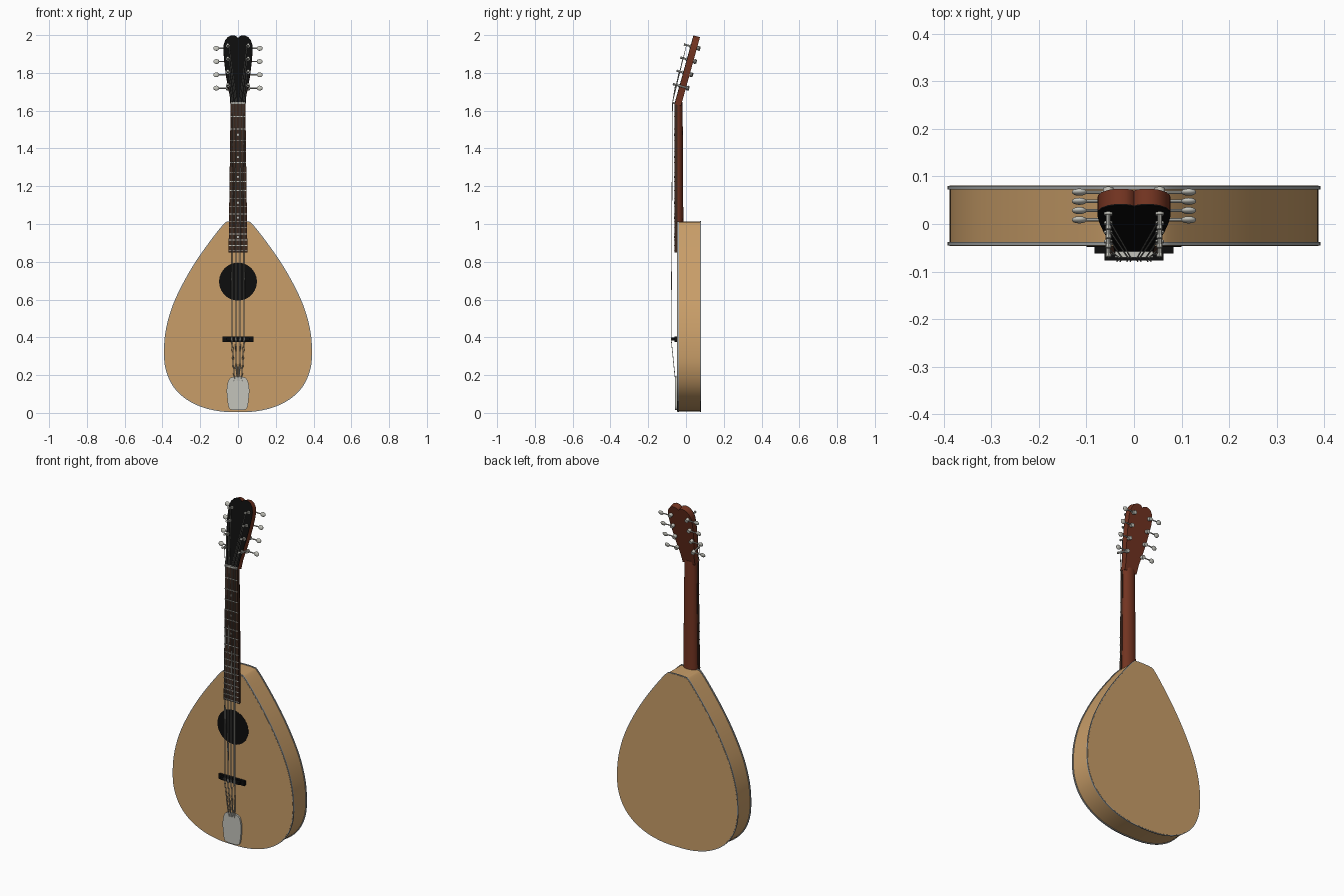
import bpy, bmesh, math
from mathutils import Vector, Matrix

if "Cube" in bpy.data.objects:
    bpy.data.objects.remove(bpy.data.objects["Cube"])


def material(name, col):
    m = bpy.data.materials.new(name)
    m.diffuse_color = (*col, 1)
    m.use_nodes = True
    m.node_tree.nodes["Principled BSDF"].inputs["Base Color"].default_value = m.diffuse_color
    return m


TAN = material("tan spruce", (0.58, 0.34, 0.14))
RED = material("red brown wood", (0.17, 0.034, 0.015))
BLACK = material("black", (0.004, 0.004, 0.004))
DARK = material("dark rosewood", (0.045, 0.02, 0.012))
SILVER = material("silver", (0.55, 0.55, 0.50))
BIND = material("grey binding", (0.36, 0.38, 0.38))

# Headstock frame: u runs along it, h is height in front of its face
TILT = math.radians(15.5)
ALONG = Vector((0, math.sin(TILT), math.cos(TILT)))
OUT = Vector((0, -math.cos(TILT), math.sin(TILT)))
ORIGIN = Vector((0, -0.06, 1.64))


def head(x, u, h):
    return ORIGIN + Vector((x, 0, 0)) + ALONG * u + OUT * h


def flat(x, z, y):
    return Vector((x, y, z))


def finish(name, bm, mat, angle=35):
    bmesh.ops.recalc_face_normals(bm, faces=bm.faces)
    me = bpy.data.meshes.new(name)
    bm.to_mesh(me)
    bm.free()
    me.materials.append(mat)
    me.polygons.foreach_set("use_smooth", [True] * len(me.polygons))
    me.set_sharp_from_angle(angle=math.radians(angle))
    ob = bpy.data.objects.new(name, me)
    bpy.context.collection.objects.link(ob)
    return ob


def loft(bm, rings):
    rows = [[bm.verts.new(p) for p in r] for r in rings]
    n = len(rows[0])
    for a, b in zip(rows, rows[1:]):
        for i in range(n):
            bm.faces.new((a[i], a[(i + 1) % n], b[(i + 1) % n], b[i]))
    bm.faces.new(rows[0])
    bm.faces.new(rows[-1][::-1])


def prism(name, outline, d0, d1, mat, place=flat, angle=35):
    bm = bmesh.new()
    loft(bm, [[place(a, b, d) for a, b in outline] for d in (d0, d1)])
    return finish(name, bm, mat, angle)


def box(bm, x0, x1, y0, y1, z0, z1):
    loft(bm, [[(x0, y, z0), (x1, y, z0), (x1, y, z1), (x0, y, z1)] for y in (y0, y1)])


def rod(bm, a, b, r, seg=10):
    d = Vector(b) - Vector(a)
    m = Matrix.Translation((Vector(a) + Vector(b)) / 2) @ d.to_track_quat('Z', 'Y').to_matrix().to_4x4()
    bmesh.ops.create_cone(bm, cap_ends=True, segments=seg, radius1=r, radius2=r,
                          depth=d.length, matrix=m)


def mirror(half):
    """Closed outline from a right half listed bottom to top."""
    return half + [(-x, z) for x, z in reversed(half) if x > 1e-6]


def smooth(pts, steps):
    """Closed Catmull-Rom curve through the points."""
    out, n = [], len(pts)
    for i in range(n):
        p0, p1, p2, p3 = (Vector(pts[(i + k) % n]) for k in (-1, 0, 1, 2))
        for s in range(steps):
            t = s / steps
            q = 0.5 * (2 * p1 + (p2 - p0) * t + (2 * p0 - 5 * p1 + 4 * p2 - p3) * t * t
                       + (3 * p1 - p0 - 3 * p2 + p3) * t ** 3)
            out.append((q.x, q.y))
    return out


def grow(pts, d):
    out, n = [], len(pts)
    for i, p in enumerate(pts):
        t = (Vector(pts[(i + 1) % n]) - Vector(pts[i - 1])).normalized()
        out.append((p[0] + t.y * d, p[1] - t.x * d))
    return out


# Teardrop body with binding along both edges
body = smooth(mirror([(0, 0.008), (0.10, 0.013), (0.20, 0.038), (0.285, 0.085), (0.345, 0.15),
                      (0.38, 0.235), (0.388, 0.33), (0.378, 0.44), (0.345, 0.56), (0.29, 0.68),
                      (0.22, 0.80), (0.135, 0.92), (0.07, 1.0), (0.045, 1.01), (0, 1.012)]), 6)
prism("body_sides", body, -0.040, 0.075, TAN)
rim = grow(body, 0.004)
prism("front_binding", rim, -0.0455, -0.038, BIND)
prism("back_binding", rim, 0.073, 0.0795, BIND)
prism("soundboard", body, -0.0465, -0.044, TAN)
prism("back_board", body, 0.078, 0.0805, TAN)

# Sound hole
hole = [(0.1 * math.cos(t * math.tau / 48), 0.695 + 0.1 * math.sin(t * math.tau / 48)) for t in range(48)]
prism("sound_hole", hole, -0.048, -0.045, BLACK)

# Half-round neck
bm = bmesh.new()
loft(bm, [[(w * math.cos(math.pi * i / 14), -0.052 + d * math.sin(math.pi * i / 14) ** 0.8, z)
           for i in range(15)] for z, w, d in ((1.0, 0.045, 0.038), (1.645, 0.038, 0.034))])
finish("neck", bm, RED, 50)

# Fingerboard, frets and dot inlays
prism("fingerboard", mirror([(0.05, 0.85), (0.039, 1.64)]), -0.062, -0.046, DARK)
SCALE, BRIDGE_Z = 1.25, 0.39


def fret_z(n):
    return BRIDGE_Z + SCALE * 2 ** (-n / 12)


bm = bmesh.new()
for n in range(1, 18):
    z = fret_z(n)
    w = 0.039 + 0.011 * (1.64 - z) / 0.79
    box(bm, -w, w, -0.0645, -0.061, z - 0.0022, z + 0.0022)
finish("frets", bm, SILVER)
bm = bmesh.new()
for n in (3, 5, 7, 10, 12, 15):
    z = (fret_z(n) + fret_z(n - 1)) / 2
    rod(bm, (0, -0.061, z), (0, -0.063, z), 0.006, 12)
finish("dot_inlays", bm, SILVER)
bm = bmesh.new()
box(bm, -0.04, 0.04, -0.070, -0.046, 1.636, 1.646)
finish("nut", bm, SILVER)

# Tilted headstock with two rounded lobes and a black face
lobes = mirror([(0.040, -0.005), (0.044, 0.05), (0.054, 0.10), (0.064, 0.16), (0.073, 0.235),
                (0.077, 0.29), (0.076, 0.32), (0.068, 0.345), (0.054, 0.363), (0.036, 0.372),
                (0.017, 0.371), (0.006, 0.365), (0, 0.357)])
prism("headstock", lobes, -0.036, -0.003, RED, head)
prism("headstock_face", lobes, -0.003, 0, BLACK, head)

# Tuners: post, collar, rear gear, shaft and oval button
PEGS = (0.095, 0.168, 0.241, 0.313)
posts, buttons = bmesh.new(), bmesh.new()
for side in (-1, 1):
    for u in PEGS:
        x = side * 0.054
        rod(posts, head(x, u, -0.05), head(x, u, 0.034), 0.005)
        rod(posts, head(x, u, 0), head(x, u, 0.005), 0.009, 12)
        rod(posts, head(x, u, 0.029), head(x, u, 0.036), 0.0065)
        rod(posts, head(x, u, -0.054), head(x, u, -0.036), 0.011, 12)
        rod(posts, head(x, u, -0.045), head(side * 0.105, u, -0.045), 0.0035, 8)
        m = Matrix.Translation(head(side * 0.115, u, -0.045)) @ Matrix.Rotation(-TILT, 4, 'X') \
            @ Matrix.Diagonal((0.016, 0.007, 0.013, 1))
        bmesh.ops.create_uvsphere(buttons, u_segments=14, v_segments=10, radius=1, matrix=m)
finish("tuner_posts", posts, SILVER)
finish("tuner_buttons", buttons, SILVER, 60)

# Bridge: a long base with a narrower saddle
bm = bmesh.new()
box(bm, -0.083, 0.083, -0.062, -0.046, BRIDGE_Z - 0.014, BRIDGE_Z + 0.014)
box(bm, -0.062, 0.062, -0.077, -0.060, BRIDGE_Z - 0.008, BRIDGE_Z + 0.008)
finish("bridge", bm, BLACK)

# Tailpiece plate
tail = smooth(mirror([(0.032, 0.016), (0.05, 0.03), (0.056, 0.07), (0.060, 0.12),
                      (0.053, 0.165), (0.038, 0.187), (0, 0.192)]), 4)
prism("tailpiece", tail, -0.057, -0.045, SILVER)

# Eight strings in four pairs, each ending on its own post
cu = bpy.data.curves.new("strings", 'CURVE')
cu.dimensions = '3D'
cu.bevel_depth = 0.0016
cu.bevel_resolution = 1
cu.materials.append(SILVER)
for side in (-1, 1):
    for i, u in enumerate(PEGS):
        c = (0.028, 0.028, 0.0095, 0.0095)[i] + (0.003, -0.003)[i % 2]
        x = side * c
        pts = [Vector((x * 0.7, -0.056, 0.17)), Vector((x * 1.15, -0.0785, BRIDGE_Z)),
               Vector((x, -0.0715, 1.642)), head(side * 0.049, u, 0.022)]
        sp = cu.splines.new('POLY')
        sp.points.add(len(pts) - 1)
        for p, q in zip(sp.points, pts):
            p.co = (*q, 1)
bpy.context.collection.objects.link(bpy.data.objects.new("strings", cu))
